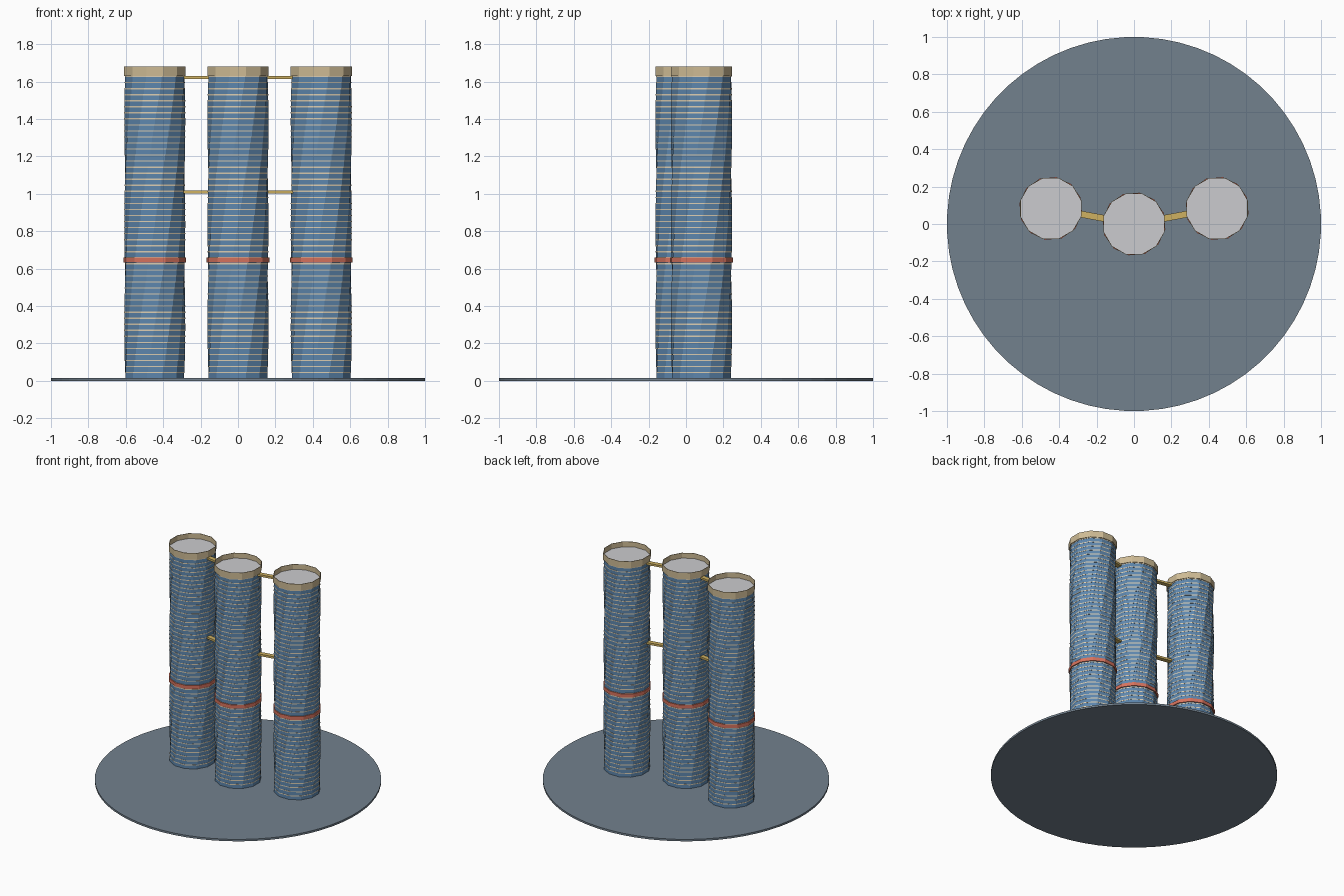
import bpy, bmesh, math
from mathutils import Vector

cube = bpy.data.objects.get("Cube")
if cube:
    bpy.data.objects.remove(cube, do_unlink=True)

SIDES = 12
FLOORS = 50
BOTTOM, TOP = 0.015, 1.63
RADIUS = 0.163
TWIST = math.radians(90)
CENTRES = {"right": (-0.445, 0.083), "middle": (0, 0), "left": (0.445, 0.083)}


def material(name, rgb):
    m = bpy.data.materials.new(name)
    m.use_nodes = True
    m.diffuse_color = (*rgb, 1)
    m.node_tree.nodes["Principled BSDF"].inputs["Base Color"].default_value = (*rgb, 1)
    return m


glass = material("blue glass", (0.11, 0.24, 0.42))
slab = material("cream slab", (0.72, 0.62, 0.45))
tan = material("tan crown", (0.62, 0.50, 0.30))
coral = material("coral band", (0.68, 0.17, 0.11))
roof_grey = material("roof grey", (0.60, 0.60, 0.62))
gold = material("gold bridge", (0.62, 0.44, 0.12))
ground = material("slate plaza", (0.17, 0.22, 0.27))


def finish(name, bm, mats, location=(0, 0, 0)):
    mesh = bpy.data.meshes.new(name)
    bm.to_mesh(mesh)
    bm.free()
    for m in mats:
        mesh.materials.append(m)
    ob = bpy.data.objects.new(name, mesh)
    ob.location = location
    bpy.context.collection.objects.link(ob)
    return ob


def ring(bm, radius, z, turn=0.0, sides=SIDES):
    angles = [math.tau * (i + 0.5) / sides + turn for i in range(sides)]
    return [bm.verts.new((radius * math.cos(a), radius * math.sin(a), z)) for a in angles]


def bridge_rings(bm, low, high, index=0):
    n = len(low)
    for i in range(n):
        j = (i + 1) % n
        bm.faces.new((low[i], low[j], high[j], high[i])).material_index = index


def prism(bm, radius, z0, z1, turn=0.0, index=0, sides=SIDES):
    low, high = ring(bm, radius, z0, turn, sides), ring(bm, radius, z1, turn, sides)
    bridge_rings(bm, low, high, index)
    bm.faces.new(high).material_index = index
    bm.faces.new(low[::-1]).material_index = index


def tower(side, x, y):
    # twisting stack of glass storeys with thin slab edges
    bm = bmesh.new()
    step = (TOP - BOTTOM) / FLOORS
    for f in range(FLOORS):
        z, turn = BOTTOM + f * step, TWIST * f / FLOORS
        prism(bm, RADIUS, z, z + step * 0.8, turn, 0)
        prism(bm, RADIUS + 0.001, z + step * 0.8, z + step, turn, 1)
    finish(side + "_tower_floors", bm, [glass, slab], (x, y, 0))

    # refuge storey band
    bm = bmesh.new()
    prism(bm, 0.17, 0.633, 0.66, TWIST * 0.39)
    finish(side + "_tower_band", bm, [coral], (x, y, 0))

    # thin parapet around a recessed roof
    bm = bmesh.new()
    loops = [ring(bm, r, z) for r, z in
             ((0.163, 1.63), (0.169, 1.63), (0.169, 1.68), (0.166, 1.68), (0.166, 1.64))]
    for low, high in zip(loops, loops[1:]):
        bridge_rings(bm, low, high)
    finish(side + "_tower_crown", bm, [tan], (x, y, 0))
    bm = bmesh.new()
    prism(bm, 0.166, 1.63, 1.64)
    finish(side + "_tower_roof", bm, [roof_grey], (x, y, 0))


for side, (x, y) in CENTRES.items():
    tower(side, x, y)

# sky bridges from the middle tower to each outer tower
for side in ("right", "left"):
    end = Vector(CENTRES[side])
    for level, z in (("lower", 1.01), ("upper", 1.622)):
        bm = bmesh.new()
        bmesh.ops.create_cube(bm, size=1)
        bmesh.ops.scale(bm, vec=(0.17, 0.035, 0.015), verts=bm.verts)
        ob = finish(f"{side}_{level}_bridge", bm, [gold], (end.x / 2, end.y / 2, z))
        ob.rotation_euler.z = math.atan2(end.y, end.x)

# round plaza
bm = bmesh.new()
prism(bm, 1.0, 0, 0.015, sides=64)
finish("plaza", bm, [ground])
